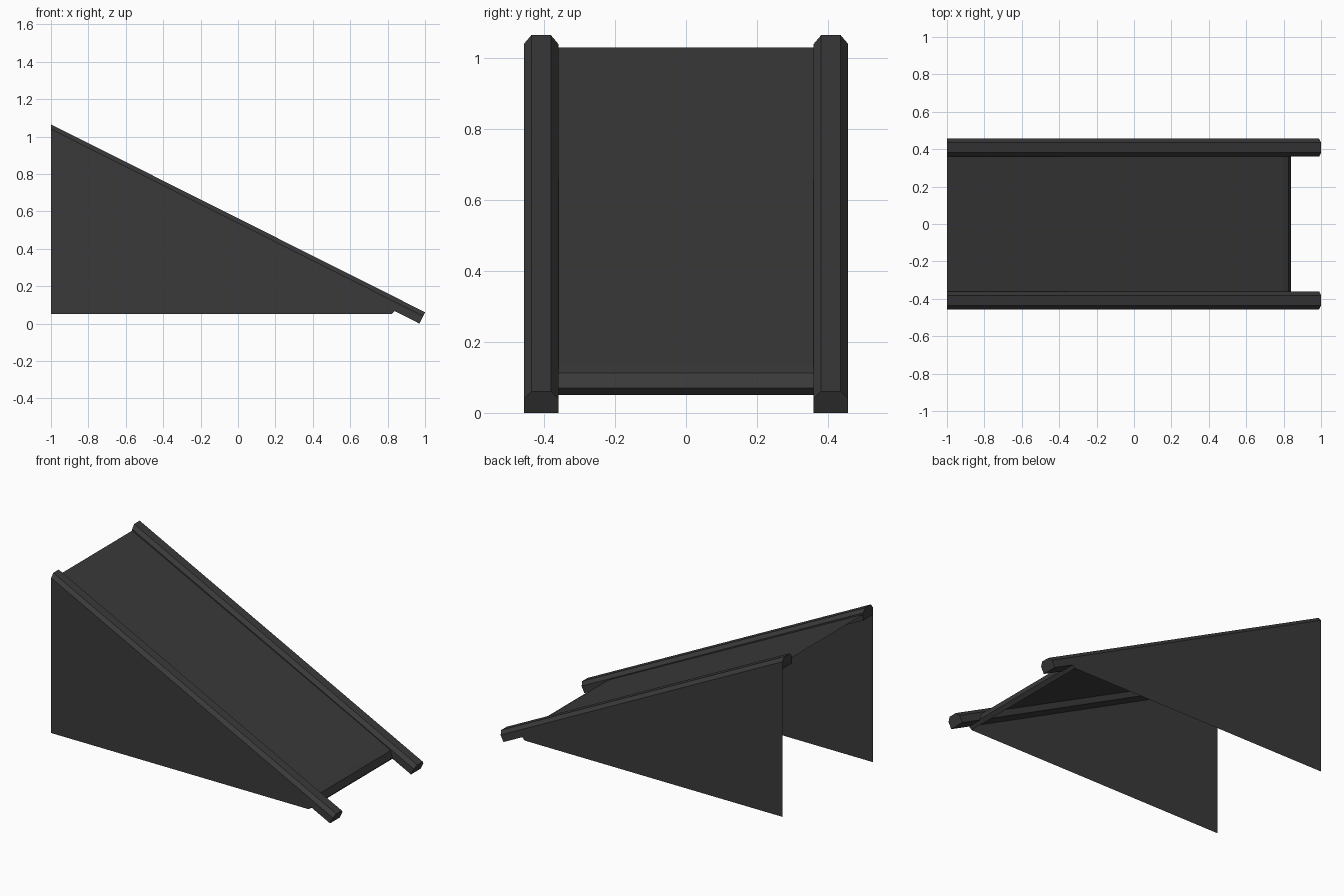
import bpy

if "Cube" in bpy.data.objects:
    bpy.data.objects.remove(bpy.data.objects["Cube"])

mat = bpy.data.materials.new("dark_grey")
mat.diffuse_color = (0.042, 0.042, 0.042, 1)
mat.use_nodes = True
mat.node_tree.nodes["Principled BSDF"].inputs["Base Color"].default_value = mat.diffuse_color


def make(name, verts, faces):
    me = bpy.data.meshes.new(name)
    me.from_pydata(verts, [], faces)
    me.update()
    me.materials.append(mat)
    ob = bpy.data.objects.new(name, me)
    bpy.context.collection.objects.link(ob)
    return ob


def strip(name, rows):
    """Sheet across the ramp from rows of (x, z, half width)."""
    verts = [(x, s * w, z) for x, z, w in rows for s in (-1, 1)]
    faces = [(2 * i, 2 * i + 2, 2 * i + 3, 2 * i + 1) for i in range(len(rows) - 1)]
    return make(name, verts, faces)


INNER, OUTER = 0.36, 0.457

# rail cross-section: (y, fraction of depth below the top), chamfered on top
section = [(INNER, 1), (OUTER, 1), (OUTER, 0.34),
           (OUTER - 0.021, 0), (INNER + 0.021, 0), (INNER, 0.34)]


def rail(name, side):
    # vertical cut at the high end, square cut at the low end
    high = [(-1, side * y, 1.065 - 0.073 * t) for y, t in section]
    low = [(1 - 0.03 * t, side * y, 0.061 * (1 - t)) for y, t in section]
    n = len(section)
    faces = [(i, (i + 1) % n, n + (i + 1) % n, n + i) for i in range(n)]
    faces += [tuple(range(n))[::-1], tuple(range(n, 2 * n))]
    if side > 0:
        faces = [f[::-1] for f in faces]
    return make(name, high + low, faces)


def side_panel(name, side):
    outline = [(-1, 0.05), (0.82, 0.05), (0.84, 0.07), (-1, 0.992)]
    face = (0, 1, 2, 3) if side < 0 else (3, 2, 1, 0)
    return make(name, [(x, side * OUTER, z) for x, z in outline], [face])


# rails and side panels, both sides
for label, side in (("front", -1), ("back", 1)):
    rail(label + "_rail", side)
    side_panel(label + "_side_panel", side)

# sloping deck and its bevelled lower lip
strip("ramp_deck", [(-1, 1.03, INNER), (0.79, 0.135, INNER)])
strip("deck_lip", [(0.79, 0.135, 0.367), (0.825, 0.113, INNER),
                   (0.84, 0.07, OUTER), (0.82, 0.05, OUTER)])
